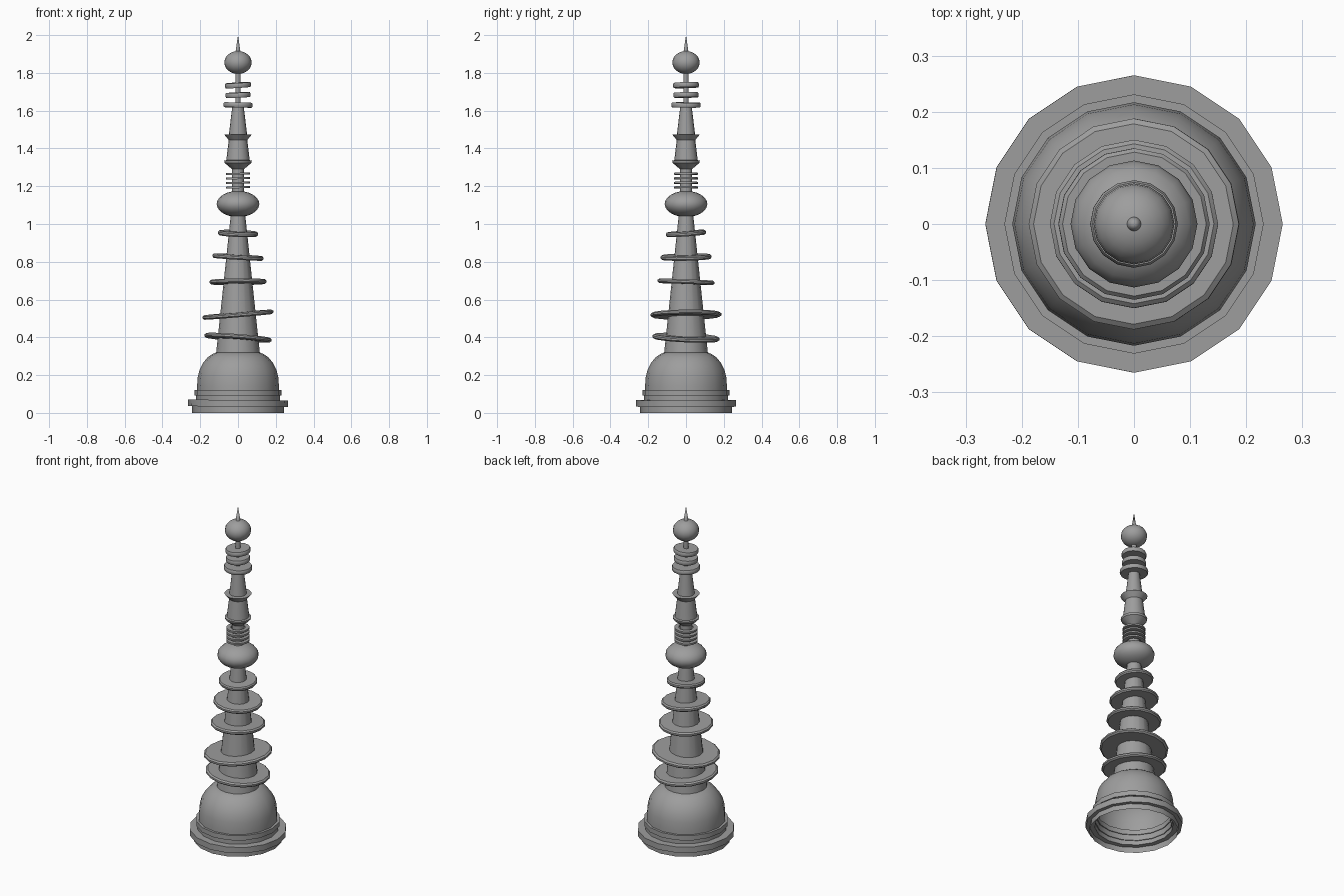
import bpy, bmesh, math

cube = bpy.data.objects.get("Cube")
if cube:
    bpy.data.objects.remove(cube, do_unlink=True)

stone = bpy.data.materials.new("grey stone")
stone.use_nodes = True
GREY = (0.34, 0.34, 0.34, 1)
stone.diffuse_color = GREY
stone.node_tree.nodes["Principled BSDF"].inputs["Base Color"].default_value = GREY


def lathe(name, profile, z=0, slope_x=0, slope_y=0, closed=False, sides=16):
    """Spin (radius, height) points, listed bottom to top on the outside, around z."""
    bm = bmesh.new()
    verts = [bm.verts.new((r, 0, h)) for r, h in profile]
    pairs = list(zip(verts, verts[1:]))
    if closed:
        pairs.append((verts[-1], verts[0]))
    edges = [bm.edges.new(p) for p in pairs]
    bmesh.ops.spin(bm, geom=verts + edges, cent=(0, 0, 0), axis=(0, 0, 1),
                   angle=math.tau, steps=sides, use_merge=True)
    bmesh.ops.remove_doubles(bm, verts=bm.verts, dist=1e-5)
    bmesh.ops.recalc_face_normals(bm, faces=bm.faces)
    mesh = bpy.data.meshes.new(name)
    bm.to_mesh(mesh)
    bm.free()
    mesh.materials.append(stone)
    ob = bpy.data.objects.new(name, mesh)
    bpy.context.collection.objects.link(ob)
    ob.location.z = z
    ob.rotation_euler = (slope_y, -slope_x, 0)
    bpy.ops.object.select_all(action='DESELECT')
    ob.select_set(True)
    bpy.context.view_layer.objects.active = ob
    bpy.ops.object.shade_smooth_by_angle(angle=math.radians(35))
    return ob


def band(name, inner, outer, low, high, slope=0):
    mid, h = (low + high) / 2, (high - low) / 2
    lathe(name, [(inner, -h), (outer, -h), (outer, h), (inner, h)], mid, slope, closed=True)


def disc(name, r, z, h, slope_x=0, slope_y=0):
    lathe(name, [(0, -h), (r * 0.95, -h), (r, -h * 0.4), (r, h * 0.4), (r * 0.95, h), (0, h)],
          z, slope_x, slope_y)


def ball(name, r, h, z, rings=12):
    arc = [math.pi * i / rings for i in range(rings + 1)]
    lathe(name, [(r * math.sin(a), -h * math.cos(a)) for a in arc], z)


# Open bell base with its foot and bands
lathe("foot_wall", [(0.243, 0), (0.243, 0.05)])
band("foot_band", 0.215, 0.265, 0.033, 0.068, -0.01)
band("step_band", 0.21, 0.223, 0.06, 0.1)
band("upper_band", 0.205, 0.231, 0.093, 0.122)
lathe("bell_dome", [(0.217, 0.07), (0.217, 0.14), (0.213, 0.19), (0.203, 0.23),
                    (0.185, 0.265), (0.16, 0.295), (0.135, 0.312), (0.115, 0.32), (0, 0.325)])

# Tapered lower shaft with tilted discs
lathe("lower_shaft", [(0.116, 0.315), (0.037, 1.06)])
for i, (r, z, sx, sy) in enumerate([(0.178, 0.398, -0.075, -0.045),
                                    (0.188, 0.52, 0.085, 0.01),
                                    (0.15, 0.694, 0.01, -0.04),
                                    (0.135, 0.825, -0.06, 0.02),
                                    (0.106, 0.95, -0.04, 0.07)]):
    disc(f"shaft_disc_{i + 1}", r, z, 0.012, sx, sy)

# Flattened ball, thin collar rings and their core
ball("middle_ball", 0.113, 0.069, 1.106)
for i in range(4):
    band(f"collar_ring_{i + 1}", 0.04, 0.063, 1.189 + i * 0.024, 1.199 + i * 0.024, 0.03)
lathe("collar_core", [(0.032, 1.16), (0.032, 1.29), (0.07, 1.323)])

# Upper shaft with flared rims
lathe("upper_shaft", [(0, 1.32), (0.07, 1.323), (0.073, 1.335), (0.062, 1.338),
                      (0.049, 1.445), (0.074, 1.475), (0.048, 1.475), (0.03, 1.625), (0, 1.625)])

# Finial: rod, discs, ball and spike
lathe("finial_rod", [(0.014, 1.61), (0.014, 1.81)])
for i, (r, z, s) in enumerate([(0.078, 1.63, -0.02), (0.067, 1.683, 0.04), (0.069, 1.735, 0.06)]):
    disc(f"finial_disc_{i + 1}", r, z, 0.013, s, s / 2)
ball("top_ball", 0.072, 0.061, 1.855)
lathe("top_spike", [(0.014, 1.905), (0, 2.0)])
